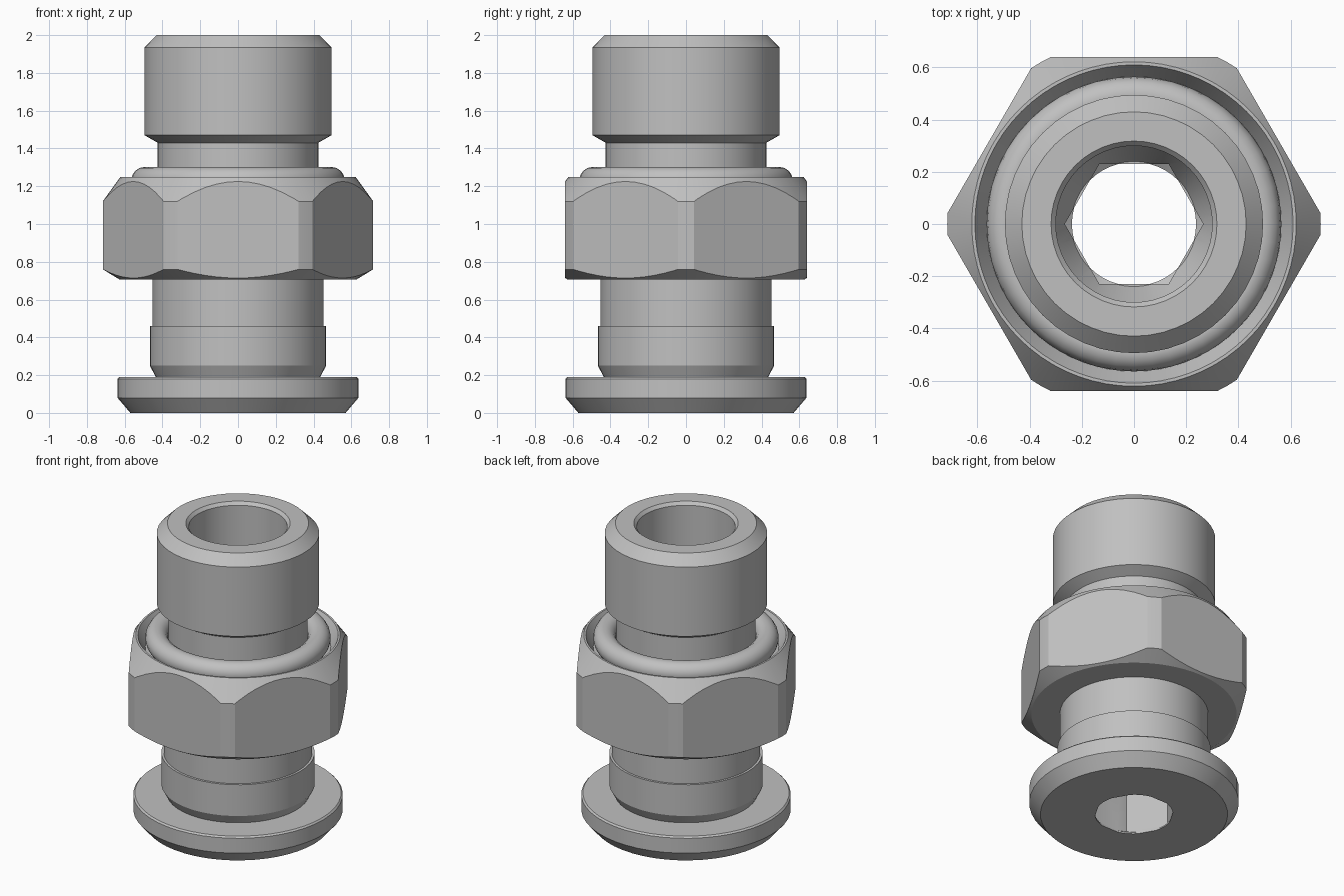
import bpy
import bmesh
from math import pi, cos, sin, radians
from mathutils import Vector

cube = bpy.data.objects.get("Cube")
if cube:
    bpy.data.objects.remove(cube, do_unlink=True)

steel = bpy.data.materials.new("grey steel")
steel.use_nodes = True
grey = (0.53, 0.53, 0.53, 1)
steel.diffuse_color = grey
steel.node_tree.nodes["Principled BSDF"].inputs["Base Color"].default_value = grey


def lathe(name, profile, hex_flat=None, steps=48):
    """Revolve a closed (radius, height) profile; optionally trim it to a hexagon."""
    bm = bmesh.new()
    verts = [bm.verts.new((r, 0, z)) for r, z in profile]
    edges = [bm.edges.new((a, b)) for a, b in zip(verts, verts[1:] + verts[:1])
             if a.co.x > 0 or b.co.x > 0]
    bmesh.ops.spin(bm, geom=verts + edges, cent=(0, 0, 0), axis=(0, 0, 1),
                   angle=2 * pi, steps=steps)
    bmesh.ops.remove_doubles(bm, verts=bm.verts, dist=0.0001)
    if hex_flat:
        for i in range(6):
            a = radians(30 + 60 * i)
            n = Vector((cos(a), sin(a), 0))
            bmesh.ops.bisect_plane(bm, geom=bm.verts[:] + bm.edges[:] + bm.faces[:],
                                   plane_co=n * hex_flat, plane_no=n, clear_outer=True)
            bmesh.ops.holes_fill(bm, edges=[e for e in bm.edges if e.is_boundary])
    bmesh.ops.recalc_face_normals(bm, faces=bm.faces)
    mesh = bpy.data.meshes.new(name)
    bm.to_mesh(mesh)
    bm.free()
    mesh.materials.append(steel)
    obj = bpy.data.objects.new(name, mesh)
    bpy.context.collection.objects.link(obj)
    return obj


def activate(obj):
    bpy.ops.object.select_all(action='DESELECT')
    obj.select_set(True)
    bpy.context.view_layer.objects.active = obj


def cut(obj, cutter):
    cutter.hide_render = True
    mod = obj.modifiers.new("cut", 'BOOLEAN')
    mod.operation = 'DIFFERENCE'
    mod.solver = 'EXACT'
    mod.object = cutter
    activate(obj)
    bpy.ops.object.modifier_apply(modifier=mod.name)
    bpy.data.objects.remove(cutter, do_unlink=True)


# Body: flange, collar, shank, neck and threaded end
body = lathe("fitting_body", [
    (0, 0), (0.57, 0), (0.638, 0.08), (0.638, 0.18), (0.628, 0.19),
    (0.435, 0.19), (0.467, 0.25), (0.467, 0.46), (0.452, 0.46),
    (0.452, 1.1), (0.425, 1.1), (0.425, 1.43), (0.495, 1.47),
    (0.495, 1.935), (0.43, 2), (0, 2)])

# Round bore from the top, tapering into the socket
cut(body, lathe("bore_cutter", [
    (0, 0.5), (0.24, 0.5), (0.3, 0.62), (0.3, 1.98), (0.318, 2),
    (0.318, 2.1), (0, 2.1)]))

# Hexagonal socket with a round lip at the bottom
cut(body, lathe("socket_cutter", [
    (0, -0.1), (0.238, -0.1), (0.238, 0.01), (0.28, 0.04), (0.28, 0.7), (0, 0.7)],
    hex_flat=0.23))

# Chamfered nut with a recessed seat on top
nut = lathe("hex_nut", [
    (0.4, 0.705), (0.625, 0.705), (0.716, 0.76), (0.716, 1.12), (0.622, 1.25),
    (0.61, 1.25), (0.565, 1.17), (0.4, 1.17)], hex_flat=0.64, steps=72)

# Sealing ring
ring = lathe("seal_ring", [
    (0.495 + 0.07 * cos(i * pi / 8), 1.232 + 0.07 * sin(i * pi / 8))
    for i in range(16)])

for obj, angle in ((body, 25), (nut, 20), (ring, 40)):
    activate(obj)
    bpy.ops.object.shade_smooth_by_angle(angle=radians(angle))
